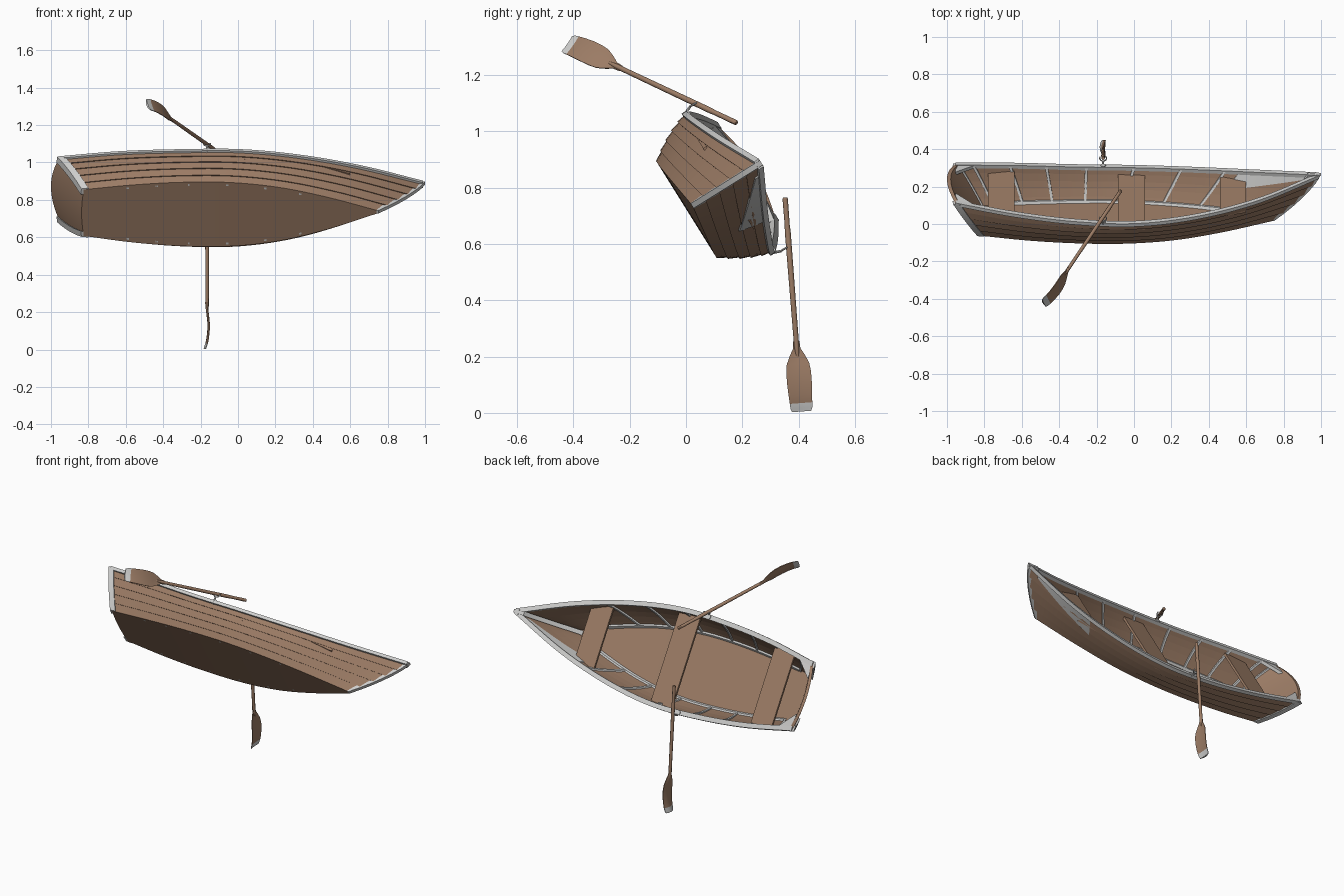
import bpy, math
from mathutils import Vector, Matrix

if "Cube" in bpy.data.objects:
    bpy.data.objects.remove(bpy.data.objects["Cube"])

# Boat frame: X along the keel, Y across, Z up; the whole boat is heeled over
HEEL = Matrix.Rotation(math.radians(-58), 4, 'X') @ Matrix.Translation((0, -0.612, 0))
IDENT = Matrix.Identity(4)


def material(name, rgb):
    m = bpy.data.materials.new(name)
    m.diffuse_color = (*rgb, 1)
    m.use_nodes = True
    m.node_tree.nodes["Principled BSDF"].inputs["Base Color"].default_value = m.diffuse_color
    return m


WOOD = material("brown wood", (0.33, 0.20, 0.13))
GREY = material("pale grey paint", (0.62, 0.62, 0.61))


def loft(name, parts, mats, frame=HEEL, rule=None):
    """Each part is a list of rings; skin them and cap the ends."""
    verts, faces, ids = [], [], []
    for rings in parts:
        base, n = len(verts), len(rings[0])
        for ring in rings:
            verts += [tuple(p) for p in ring]
        for i in range(len(rings) - 1):
            for j in range(n):
                a, b = base + i * n + j, base + i * n + (j + 1) % n
                faces.append((a, b, b + n, a + n))
                ids.append(rule(i) if rule else 0)
        last = base + (len(rings) - 1) * n
        faces += [tuple(range(base, base + n))[::-1], tuple(range(last, last + n))]
        ids += [rule(0), rule(len(rings) - 2)] if rule else [0, 0]
    me = bpy.data.meshes.new(name)
    me.from_pydata(verts, [], faces)
    for m in mats:
        me.materials.append(m)
    me.polygons.foreach_set("material_index", ids)
    import bmesh
    bm = bmesh.new()
    bm.from_mesh(me)
    bmesh.ops.recalc_face_normals(bm, faces=bm.faces)
    bm.to_mesh(me)
    bm.free()
    ob = bpy.data.objects.new(name, me)
    ob.matrix_world = frame
    bpy.context.collection.objects.link(ob)
    return ob


def curve(table, s):
    """Catmull-Rom through evenly spaced values."""
    n = len(table) - 1
    i = min(int(s * n), n - 1)
    t = s * n - i
    b, c = table[i], table[i + 1]
    a = table[i - 1] if i else 2 * b - c
    d = table[i + 2] if i + 2 <= n else 2 * c - b
    return b + 0.5 * t * (c - a + t * (2 * a - 5 * b + 4 * c - d + t * (3 * (b - c) + d - a)))


SHEER_W = [.195, .25, .28, .285, .238, .145, .006]
SHEER_Z = [.635, .598, .57, .562, .579, .62, .69]
CHINE_W = [.14, .175, .195, .195, .163, .095, .005]
CHINE_Z = [.40, .391, .386, .384, .386, .395, .408]


def hull(s, r, side, off=0.0):
    """Point on the hull side: s runs stern to bow, r chine to sheer."""
    mix = lambda a, b: a + (b - a) * r
    belly = 4 * r * (1 - r)
    x = mix(-.825 + 1.565 * s, -.955 + 1.945 * s) + .022 * belly * s ** 4
    w = mix(curve(CHINE_W, s), curve(SHEER_W, s)) + .012 * belly * (1 - s ** 4)
    return Vector((x, side * max(w + off, .002), mix(curve(CHINE_Z, s), curve(SHEER_Z, s))))


N = 36
STEPS = [i / N for i in range(N + 1)]
SIDES = (1, -1)

# Overlapping side planks
planks = []
for side in SIDES:
    for k in range(5):
        lo, hi = k / 5, (k + 1) / 5
        planks.append([[hull(s, lo - (.02 if k else 0), side, .006), hull(s, hi, side, 0),
                        hull(s, hi, side, -.009), hull(s, lo, side, -.009)] for s in STEPS])
loft("side_planks", planks, [WOOD])

# Flat bottom
up = Vector((0, 0, .012))
loft("bottom", [[[hull(s, 0, 1, .004), hull(s, 0, -1, .004),
                  hull(s, 0, -1, .004) + up, hull(s, 0, 1, .004) + up] for s in STEPS]], [WOOD])


# Raked transom, bowed outward with a crowned top
def transom(v, r, dx=0):
    p = hull(0, r, 1)
    b = 1 - v * v
    return (p.x + dx - .045 * b * (.25 + .75 * r), p.y * v, p.z + .03 * b * r)


levels = [i / 6 for i in range(7)]
loft("transom", [[[transom(v / 8, r) for r in levels] + [transom(v / 8, r, .02) for r in levels[::-1]]
                  for v in range(-8, 9)]], [WOOD])

# Transom corner trims
trims = []
for side in SIDES:
    rings = []
    for r in levels:
        p = hull(0, r, side)
        rings.append([p + Vector((dx, side * dy, 0)) for dx, dy in
                      ((-.016, -.026), (-.012, .011), (.026, .016), (.026, -.012))])
    trims.append(rings)
loft("transom_trim", trims, [GREY])

# Gunwale rails
rails = []
for side in SIDES:
    rails.append([[hull(s, 1, side, o) + Vector((0, 0, z)) for o, z in
                   ((.010, -.012), (.010, .008), (-.018, .008), (-.018, -.012))] for s in STEPS])
loft("gunwale", rails, [GREY])


# Outer and inner stem posts
def stem(name, x0, x1, half):
    rings = []
    for r in levels:
        p = hull(1, r, 1)
        rings.append([(p.x + x, y, p.z + (.008 if r == 1 else 0)) for x, y in
                      ((x0, half), (x1, half * .7), (x1, -half * .7), (x0, -half))])
    loft(name, [rings], [GREY])


stem("stem", -.022, .01, .014)
stem("inner_stem", -.06, -.02, .013)

# Ribs and chine stringers inside
ribs = []
for side in SIDES:
    for s in (.05, .15, .25, .36, .49, .62, .74):
        ribs.append([[hull(s + ds, r, side, o) for ds, o in
                      ((-.004, -.007), (.004, -.007), (.004, -.018), (-.004, -.018))] for r in levels])
loft("ribs", ribs, [GREY])
loft("chine_stringers", [[[hull(s, r, side, o) for r, o in
                           ((.05, -.007), (.13, -.007), (.13, -.02), (.05, -.02))]
                          for s in STEPS if .05 < s < .88] for side in SIDES], [GREY])

# Worn grey patch on the bow planking of one side
loft("bow_patch", [[[hull(s, r, 1, o) for r, o in
                     ((.52 + 2 * (s - .78), .008), (.95, .006), (.95, -.012), (.52 + 2 * (s - .78), -.012))]
                    for s in (.78, .82, .86, .90, .94, .97)]], [GREY])

# Three seats spanning the hull just under the sheer
seats = []
for x0, x1 in ((-.78, -.64), (-.085, .06), (.46, .60)):
    rings = []
    level = curve(SHEER_Z, ((x0 + x1) / 2 + .955) / 1.945) - .036
    for i in range(5):
        x = x0 + (x1 - x0) * i / 4
        s = (x + .945) / 1.92
        w = hull(s, .82, 1, -.006).y
        rings.append([(x, w, level), (x, -w, level), (x, -w, level - .014), (x, w, level - .014)])
    seats.append(rings)
loft("seats", seats, [WOOD])

# Corner knees at the transom
knees = []
for side in SIDES:
    p, q = hull(0, 1, side, -.01), hull(.055, 1, side, -.01)
    m = Vector((p.x, p.y - side * .08, p.z + .004))
    knees.append([[v + Vector((0, 0, z)) for v in (p, q, m)] for z in (-.014, .005)])
loft("transom_knees", knees, [GREY])


# Oars: round shaft and spooned blade with a pale tip
def circle(c, u, v, r, n=12):
    return [c + u * (r * math.cos(2 * math.pi * i / n)) + v * (r * math.sin(2 * math.pi * i / n))
            for i in range(n)]


BLADE = [(.25, .011, 0), (.225, .013, .002), (.20, .027, .005), (.17, .040, .009), (.14, .044, .012),
         (.10, .044, .012), (.06, .042, .008), (.03, .040, .002), (.012, .039, -.004), (0, .034, -.008)]


def oar(name, handle, tip):
    handle, tip = Vector(handle), Vector(tip)
    a = (tip - handle).normalized()
    boat_up = HEEL.to_3x3() @ Vector((0, 0, 1))
    w = (boat_up - a * a.dot(boat_up)).normalized()
    n = a.cross(w)
    if n.x < 0:
        n = -n
    length = (tip - handle).length
    shaft = [circle(handle + a * d, w, n, r) for d, r in
             ((0, .007), (.004, .0095), (.1, .009), (.12, .0105), (length - .23, .009), (length - .19, .005))]
    loft(name + "_shaft", [shaft], [WOOD], IDENT)
    rings = []
    for back, half, bend in BLADE:
        c = tip - a * back + n * bend
        ring = []
        for f, t in ((-1, .002), (-.5, .004), (0, .005), (.5, .004), (1, .002)):
            ring.append(c + w * half * f + n * (t - .006 * (1 - f * f)))
        for f, t in ((1, .002), (.5, .004), (0, .005), (-.5, .004), (-1, .002)):
            ring.append(c + w * half * f - n * (t + .006 * (1 - f * f)))
        rings.append(ring)
    loft(name + "_blade", [rings], [WOOD, GREY], IDENT, rule=lambda i: int(i >= 7))


oar("upper_oar", (-.07, .18, 1.03), (-.475, -.425, 1.315))
oar("lower_oar", (-.165, .352, .765), (-.165, .411, .005))

# Oarlocks: a U fork on a pin
X, Y, Z = Vector((1, 0, 0)), Vector((0, 1, 0)), Vector((0, 0, 1))
locks = []
for side in SIDES:
    c = Vector((-.165, side * .303, .608))
    fork = []
    for i in range(13):
        t = math.radians(155 + 230 * i / 12)
        out = X * math.cos(t) + Z * math.sin(t)
        fork.append(circle(c + out * .018, out, Y, .0035, 8))
    pin = [circle(Vector((-.165, side * y, z)), X, Y, .005, 8) for y, z in ((.288, .55), (.303, .59))]
    plate = [circle(Vector((-.165, side * .284, z)), X, Y, .014, 12) for z in (.568, .577)]
    locks += [fork, pin, plate]
    loft("oarlock", [fork, pin], [GREY])
    loft("oarlock_plate", [plate], [GREY])

# Smooth shading with crisp edges
for ob in bpy.context.collection.objects:
    ob.select_set(True)
    bpy.context.view_layer.objects.active = ob
bpy.ops.object.shade_smooth_by_angle(angle=math.radians(30))
